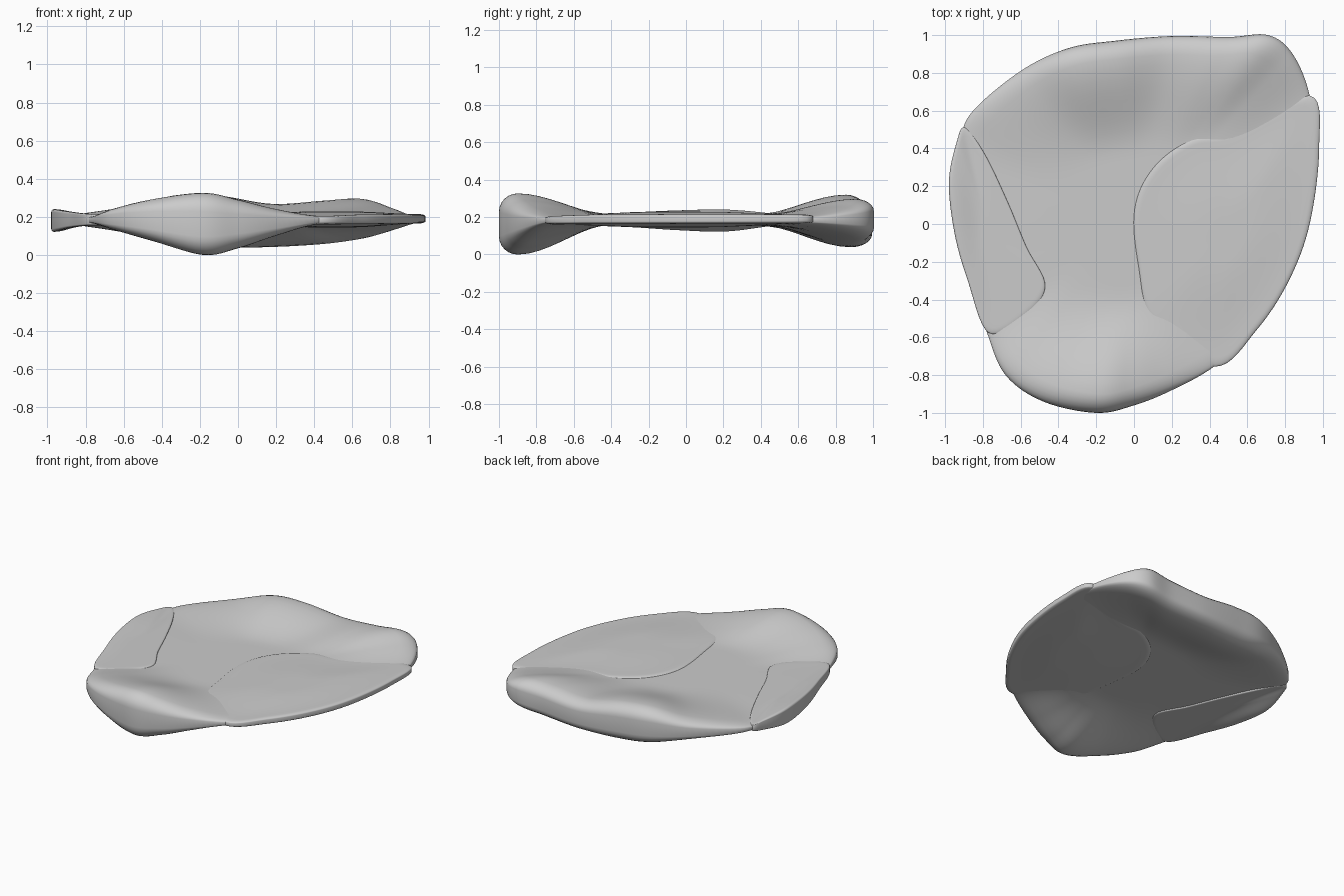
import bpy, bmesh, math
from mathutils import Vector

if "Cube" in bpy.data.objects:
    bpy.data.objects.remove(bpy.data.objects["Cube"])


def spline(pts, steps=8):
    """Closed Catmull-Rom curve through tuples of any length."""
    out, n = [], len(pts)
    for i in range(n):
        a, b, c, d = (Vector(pts[(i + k - 1) % n]) for k in range(4))
        for j in range(steps):
            t = j / steps
            out.append(0.5 * (2 * b + (c - a) * t + (2 * a - 5 * b + 4 * c - d) * t * t
                              + (3 * b - a - 3 * c + d) * t ** 3))
    return out


def smooth(t):
    t = max(0.0, min(1.0, t))
    return t * t * (3 - 2 * t)


def shell(name, pts, centre, start, lip, edge):
    """Thin disc: outline points are (x, y, lip top z, lip bottom z)."""
    rim = spline(pts)
    cx, cy, ct, cb = centre
    rings = [k / 16 * lip for k in range(1, 17)]
    rings += [lip + (1 - lip) * math.sin(k / 6 * math.pi / 2) for k in range(1, 7)]
    bm = bmesh.new()
    sides = []
    for top in (True, False):
        zc = ct if top else cb
        hub = bm.verts.new((cx, cy, zc))
        prev = None
        for s in rings:
            ring = []
            for x, y, zt, zb in rim:
                z = zc + ((zt if top else zb) - zc) * smooth((s - start) / (lip - start))
                if s > lip:
                    u = (s - lip) / (1 - lip)
                    f = edge + (1 - edge) * math.sqrt(max(0, 1 - u * u))
                    mid = (zt + zb) / 2
                    z = mid + (z - mid) * f
                ring.append(bm.verts.new((cx + (x - cx) * s, cy + (y - cy) * s, z)))
            for i in range(len(ring)):
                j = (i + 1) % len(ring)
                if prev:
                    bm.faces.new((prev[i], ring[i], ring[j], prev[j]))
                else:
                    bm.faces.new((hub, ring[i], ring[j]))
            prev = ring
        sides.append(prev)
    a, b = sides
    for i in range(len(a)):
        j = (i + 1) % len(a)
        bm.faces.new((a[i], b[i], b[j], a[j]))
    bmesh.ops.recalc_face_normals(bm, faces=bm.faces)
    mesh = bpy.data.meshes.new(name)
    bm.to_mesh(mesh)
    bm.free()
    ob = bpy.data.objects.new(name, mesh)
    bpy.context.collection.objects.link(ob)
    bpy.context.view_layer.objects.active = ob
    ob.select_set(True)
    bpy.ops.object.shade_smooth_by_angle(angle=math.radians(50))
    ob.select_set(False)


# Main saddle body with thick front and back lips
shell("body", [
    (-0.20, -1.00, .326, .000), (0.0, -.96, .29, .035), (.20, -.88, .245, .095),
    (.43, -.75, .207, .158), (.63, -.55, .20, .17), (.79, -.30, .20, .17),
    (.90, .00, .20, .17), (.95, .40, .205, .17), (.93, .68, .212, .155),
    (.84, .90, .255, .12), (.71, 1.00, .295, .085), (.50, .99, .285, .058),
    (.20, .995, .268, .042), (-.10, .97, .31, .04), (-.35, .93, .315, .06),
    (-.60, .81, .26, .11), (-.86, .59, .22, .15), (-.92, .42, .205, .165),
    (-.94, .20, .205, .165), (-.92, -.05, .205, .165), (-.86, -.30, .205, .165),
    (-.78, -.57, .208, .16), (-.68, -.80, .25, .125), (-.48, -.94, .295, .07),
], (0, 0, .208, .163), .38, .9, .4)

# Thin right wing
shell("right_wing", [
    (.43, -.755, .205, .16), (.65, -.56, .212, .162), (.82, -.30, .214, .163),
    (.93, 0, .215, .164), (.98, .40, .215, .165), (.93, .68, .213, .165),
    (.52, .49, .215, .155), (.30, .45, .217, .155), (.10, .30, .217, .155),
    (.0, .08, .217, .155), (.02, -.22, .217, .155), (.11, -.56, .217, .155),
], (.5, -.05, .228, .145), .2, .93, .5)

# Flared left wing
shell("left_wing", [
    (-.77, -.575, .215, .155), (-.88, -.30, .225, .145), (-.95, -.05, .235, .13),
    (-.98, .22, .24, .122), (-.94, .43, .225, .145), (-.895, .51, .21, .16),
    (-.79, .37, .215, .155), (-.67, .12, .215, .155), (-.57, -.12, .215, .155),
    (-.47, -.33, .215, .155), (-.58, -.49, .215, .155),
], (-.76, -.08, .216, .154), .2, .93, .75)
